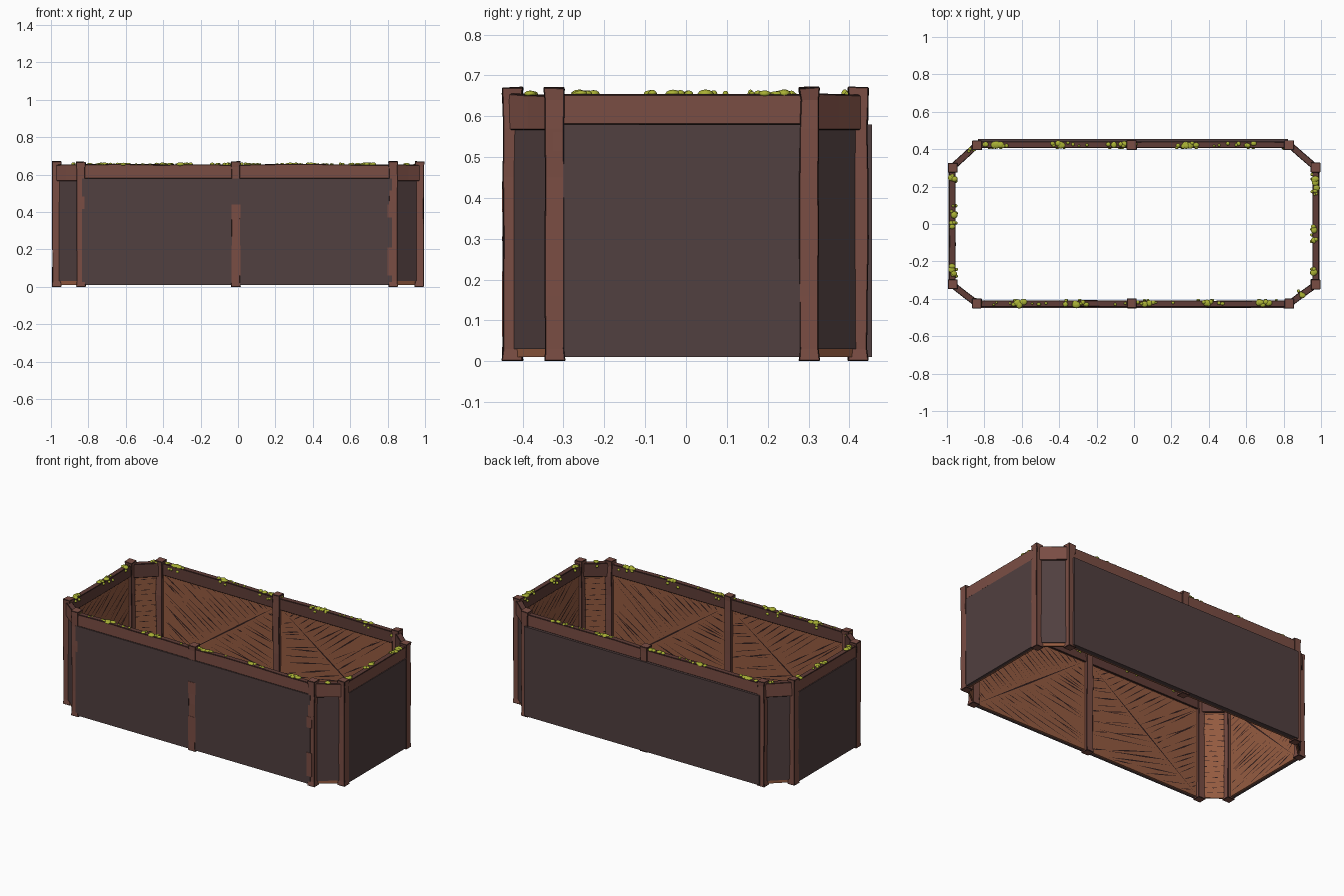
import bpy, bmesh, math, random
from mathutils import Vector, Matrix

if "Cube" in bpy.data.objects:
    bpy.data.objects.remove(bpy.data.objects["Cube"])

random.seed(7)


def mat(name, r, g, b):
    m = bpy.data.materials.new(name)
    m.diffuse_color = (r, g, b, 1)
    m.use_nodes = True
    m.node_tree.nodes["Principled BSDF"].inputs["Base Color"].default_value = m.diffuse_color
    return m


TIMBER = mat("post timber", 0.195, 0.075, 0.057)
SHADE = mat("rail dark timber", 0.115, 0.046, 0.038)
PANEL = mat("outer panel", 0.082, 0.050, 0.050)
PLANK = mat("inner plank", 0.30, 0.105, 0.052)
GAP = mat("gaps and edges", 0.030, 0.013, 0.012)
MOSS = mat("moss", 0.40, 0.44, 0.035)


def finish(bm, name, mats, loc=(0, 0, 0), rot=0.0):
    bmesh.ops.recalc_face_normals(bm, faces=bm.faces)
    me = bpy.data.meshes.new(name)
    bm.to_mesh(me)
    bm.free()
    for m in mats:
        me.materials.append(m)
    ob = bpy.data.objects.new(name, me)
    ob.location = loc
    ob.rotation_euler[2] = rot
    bpy.context.collection.objects.link(ob)
    return ob


def add_box(bm, lo, hi, index=0):
    lo, hi = Vector(lo), Vector(hi)
    m = Matrix.Translation((lo + hi) / 2) @ Matrix.Diagonal((*(hi - lo), 1))
    r = bmesh.ops.create_cube(bm, size=1, matrix=m)
    for f in {f for v in r["verts"] for f in v.link_faces}:
        f.material_index = index


def beam(bm, rings):
    """Loft a four-sided beam through a list of four-point rings."""
    vs = [[bm.verts.new(p) for p in ring] for ring in rings]
    for a, b in zip(vs, vs[1:]):
        for i in range(4):
            bm.faces.new((a[i], a[(i + 1) % 4], b[(i + 1) % 4], b[i]))
    bm.faces.new(vs[0])
    bm.faces.new(vs[-1])


def dark_edges(ob, width):
    b = ob.modifiers.new("worn edges", 'BEVEL')
    b.width, b.segments, b.limit_method = width, 1, 'ANGLE'
    b.angle_limit = math.radians(40)
    b.material = len(ob.data.materials) - 1


def jit(a):
    return random.uniform(-a, a)


def post(name, x, y, rot=0.0):
    """Hand-cut post, slightly wavy, with flared ends."""
    bm = bmesh.new()
    rings = []
    for z in (0.0, 0.03, 0.16, 0.3, 0.45, 0.57, 0.64, 0.67):
        h = 0.026 if z in (0.0, 0.67) else 0.0235 + jit(0.0012)
        dx, dy = jit(0.0015), jit(0.0015)
        rings.append([(sx * h + dx, sy * h + dy, z + (jit(0.003) if z == 0.67 else 0))
                      for sx, sy in ((-1, -1), (1, -1), (1, 1), (-1, 1))])
    beam(bm, rings)
    dark_edges(finish(bm, name, [TIMBER, GAP], (x, y, 0), rot), 0.0025)


def rail(name, half, loc, rot, z0):
    """Top rail; darker on the top and on the inner side."""
    bm = bmesh.new()
    n = max(2, int(half * 10))
    rings = []
    for i in range(n + 1):
        u = -half + 2 * half * i / n
        t, o = 0.654 + jit(0.003), jit(0.0015)
        rings.append([(u, -0.019 + o, z0), (u, 0.016 + o, z0), (u, 0.016 + o, t), (u, -0.019 + o, t)])
    beam(bm, rings)
    ob = finish(bm, name, [TIMBER, SHADE, GAP], loc, rot)
    for p in ob.data.polygons:
        p.material_index = 1 if p.normal.z > 0.8 or p.normal.y > 0.8 else 0
    dark_edges(ob, 0.003)


def streak(bm, p, q, y, w):
    """Thin tapered dark gap lying on the inner plank face."""
    p, q = Vector(p), Vector(q)
    d = (q - p).normalized()
    s = Vector((-d.y, d.x)) * w
    m = p.lerp(q, random.uniform(0.3, 0.7))
    vs = [bm.verts.new((a.x, y, a.y)) for a in (p, m - s, q, m + s)]
    bm.faces.new(vs).material_index = 2


def diagonal_gaps(bm, u0, u1, z0, z1, y, flip):
    """Two fields of slanted boards that meet along the section's diagonal."""
    def side(u, z):
        k = (u - u0) / (u1 - u0)
        return (z - z0) / (z1 - z0) > (k if flip else 1 - k)
    sg = 1 if flip else -1
    for upper, ang in ((True, -36 * sg), (False, -14 * sg)):
        for off in [i * 0.034 for i in range(-30, 31)]:
            a = math.radians(ang + jit(5))
            d, n = Vector((math.cos(a), math.sin(a))), Vector((-math.sin(a), math.cos(a)))
            c = Vector(((u0 + u1) / 2, (z0 + z1) / 2)) + n * off
            run, limit = [], random.uniform(0.2, 0.5)
            for i in range(-60, 61):
                p = c + d * (i * 0.02)
                ok = u0 < p.x < u1 and z0 < p.y < z1 and side(p.x, p.y) == upper
                if ok:
                    run.append(p)
                if run and (not ok or len(run) * 0.02 > limit):
                    if len(run) > 2:
                        streak(bm, run[0], run[-1], y, random.uniform(0.002, 0.005))
                    run, limit = [], random.uniform(0.2, 0.5)
    ends = ((u0, z0), (u1, z1)) if flip else ((u0, z1), (u1, z0))
    streak(bm, *ends, y, 0.005)


def wall(name, a, b, outer, corner=False, sections=1):
    """Wall between two post centres; local x runs along it, local y points inward."""
    a, b = Vector(a), Vector(b)
    half, mid = (b - a).length / 2, (a + b) / 2
    loc, rot = (mid.x, mid.y, 0), math.atan2(b.y - a.y, b.x - a.x)
    bm = bmesh.new()
    e = half - 0.006
    add_box(bm, (-e, -0.004, 0.01), (e, 0.006, 0.60), 1)                       # inner planks
    add_box(bm, (-e, -outer, 0.03 if corner else 0.01), (e, -0.004, 0.58), 0)  # outer panel
    y = 0.0075
    if corner:
        for i in range(1, 17):
            u = -half
            while u < half - 0.03:
                l = random.uniform(0.03, 0.07)
                z = 0.01 + i * 0.034 + jit(0.004)
                streak(bm, (u, z), (min(u + l, half), z + jit(0.004)), y, 0.003)
                u += l + 0.015
    else:
        w = 2 * half / sections
        for s in range(sections):
            u = -half + s * w
            diagonal_gaps(bm, u + 0.02, u + w - 0.02, 0.015, 0.585, y, s % 2 == 0)
    finish(bm, name + "_wall", [PANEL, PLANK, GAP], loc, rot)
    rail(name + "_top_rail", half, loc, rot, 0.566 if corner else 0.579)


# Post centres, counter-clockwise seen from above
P = [(-0.84, -0.425), (0.83, -0.425), (0.97, -0.322), (0.97, 0.302),
     (0.83, 0.422), (-0.84, 0.422), (-0.97, 0.302), (-0.97, -0.322)]
NAMES = ["front", "front_right", "right", "back_right", "back", "back_left", "left", "front_left"]
OUTER = [0.0235, 0.010, 0.022, 0.010, 0.033, 0.010, 0.022, 0.010]
for i, nm in enumerate(NAMES):
    wall(nm, P[i], P[(i + 1) % 8], OUTER[i], i % 2 == 1, 2 if i in (0, 4) else 1)
    post("corner_post_%d" % (i + 1), *P[i])
post("front_middle_post", -0.012, -0.425)
post("back_middle_post", -0.012, 0.422)

# Bits of post showing through the front and right panels
bm = bmesh.new()
for x0, x1, z0, z1 in ((-0.036, 0.014, 0.365, 0.44), (-0.036, 0.014, 0.06, 0.22),
                       (0.80, 0.835, 0.37, 0.44), (0.80, 0.835, 0.06, 0.21)):
    add_box(bm, (x0, -0.4505, z0), (x1, -0.446, z1))
add_box(bm, (0.99, -0.325, 0.515), (0.995, -0.303, 0.58))
finish(bm, "post_patches", [TIMBER])

# Moss clumps on the rails: (x, y, half length), lying along x or y
ALONG_X = [(-0.74, 0.425, 0.075), (-0.40, 0.425, 0.05), (-0.09, 0.425, 0.055), (0.29, 0.425, 0.07),
           (0.59, 0.425, 0.05), (0.82, 0.42, 0.025), (-0.61, -0.425, 0.045), (-0.31, -0.425, 0.065),
           (0.07, -0.425, 0.05), (0.38, -0.425, 0.045), (0.70, -0.425, 0.065), (-0.84, -0.42, 0.02),
           (-0.87, 0.395, 0.02), (0.89, -0.375, 0.015)]
ALONG_Y = [(-0.968, 0.04, 0.065), (-0.968, -0.23, 0.05), (-0.968, 0.24, 0.02),
           (0.968, 0.22, 0.065), (0.968, -0.05, 0.06), (0.968, -0.26, 0.02)]


def blob(bm, x, y, z, r, h):
    m = Matrix.Translation((x, y, z)) @ Matrix.Diagonal((r * random.uniform(0.9, 1.3), r, h, 1))
    bmesh.ops.create_icosphere(bm, subdivisions=2, radius=1, matrix=m)


def clump(bm, x, y, half, vertical):
    inward = -math.copysign(1, x if vertical else y)
    for k in range(int(half * 130) + 2):
        u, v = jit(half), jit(0.009)
        r = random.uniform(0.010, 0.021) * (1 - 0.4 * abs(u) / half)
        z, h = 0.655, random.uniform(0.006, 0.011)
        if k % 3 == 2:      # some moss hangs over the inner edge
            v, z, r, h = inward * 0.016, 0.655 - random.uniform(0.004, 0.028), 0.009, 0.009
        blob(bm, *((x + v, y + u) if vertical else (x + u, y + v)), z, r, h)


bm = bmesh.new()
for c in ALONG_X:
    clump(bm, *c, False)
for c in ALONG_Y:
    clump(bm, *c, True)
for i in range(24):         # stray tufts
    blob(bm, random.uniform(-0.78, 0.78), random.choice((-0.425, 0.424)) + jit(0.008), 0.655,
         random.uniform(0.006, 0.010), 0.006)
moss = finish(bm, "moss", [MOSS])
for p in moss.data.polygons:
    p.use_smooth = True
